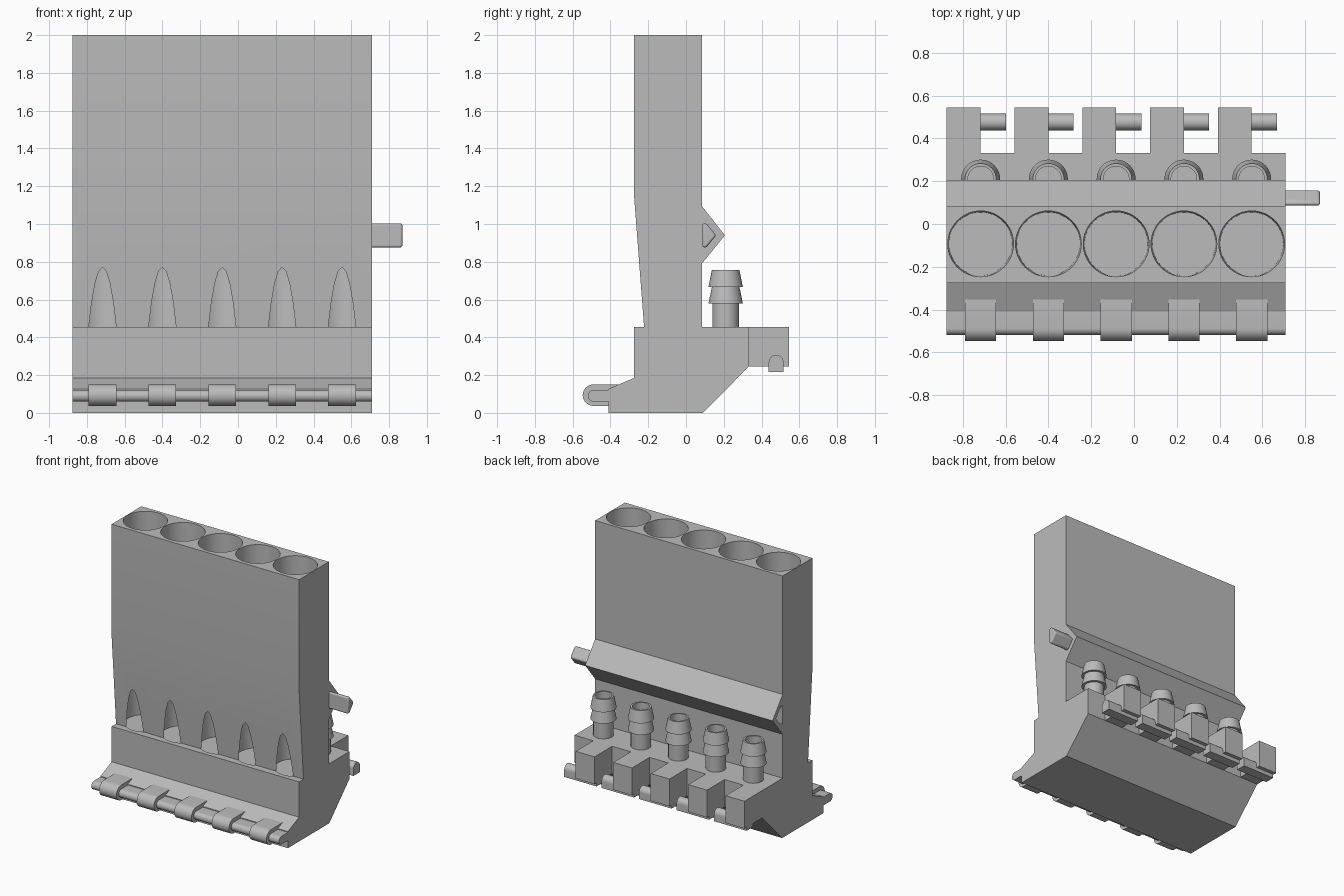
import bpy, bmesh, math
from mathutils import Vector

cube = bpy.data.objects.get("Cube")
if cube:
    bpy.data.objects.remove(cube, do_unlink=True)

grey = bpy.data.materials.new("plain_grey")
grey.use_nodes = True
grey.diffuse_color = (0.5, 0.5, 0.5, 1)
grey.node_tree.nodes["Principled BSDF"].inputs["Base Color"].default_value = (0.5, 0.5, 0.5, 1)

LEFT, RIGHT = -0.876, 0.709
PITCH = (RIGHT - LEFT) / 5
CELLS = [LEFT + PITCH * i for i in range(5)]
CENTRES = [x + PITCH / 2 for x in CELLS]


def prism(bm, profile, x0, x1):
    """Extrude a (y, z) outline along x."""
    face = bm.faces.new([bm.verts.new((x0, y, z)) for y, z in profile])
    out = bmesh.ops.extrude_face_region(bm, geom=[face])
    verts = [g for g in out["geom"] if isinstance(g, bmesh.types.BMVert)]
    bmesh.ops.translate(bm, verts=verts, vec=(x1 - x0, 0, 0))


def lathe(bm, profile, x, y, closed=False, steps=48):
    """Turn an (r, z) outline about a vertical axis; cap it, or close it to a ring."""
    rings = [[bm.verts.new((x + r * math.cos(a), y + r * math.sin(a), z))
              for a in (math.tau * k / steps for k in range(steps))]
             for r, z in profile]
    pairs = list(zip(rings, rings[1:]))
    if closed:
        pairs.append((rings[-1], rings[0]))
    else:
        bm.faces.new(rings[0])
        bm.faces.new(rings[-1])
    for a, b in pairs:
        for k in range(steps):
            n = (k + 1) % steps
            bm.faces.new((a[k], a[n], b[n], b[k]))


def arc(cy, cz, r, start, end, steps=16):
    angles = [math.radians(start + (end - start) * k / steps) for k in range(steps + 1)]
    return [(cy + r * math.cos(a), cz + r * math.sin(a)) for a in angles]


def make(name, bm):
    bmesh.ops.recalc_face_normals(bm, faces=bm.faces)
    mesh = bpy.data.meshes.new(name)
    bm.to_mesh(mesh)
    bm.free()
    mesh.materials.append(grey)
    obj = bpy.data.objects.new(name, mesh)
    bpy.context.collection.objects.link(obj)
    return obj


def smooth(obj):
    bpy.ops.object.select_all(action="DESELECT")
    obj.select_set(True)
    bpy.context.view_layer.objects.active = obj
    bpy.ops.object.shade_smooth_by_angle(angle=math.radians(30))


# Main block with the back ridge
bm = bmesh.new()
prism(bm, [(-0.275, 2), (-0.275, 1.15), (-0.222, 0.455), (-0.275, 0.455),
           (-0.275, 0.185), (-0.41, 0.127), (-0.41, 0), (0.09, 0),
           (0.333, 0.246), (0.333, 0.455), (0.084, 0.455), (0.084, 0.79),
           (0.206, 0.94), (0.084, 1.095), (0.084, 2)], LEFT, RIGHT)
body = make("body", bm)

# Cutters: tapered wells, nozzle bores and the side socket
WELL_Y, NOZZLE_Y, BORE = -0.093, 0.21, 0.06
KEY = [(0.087, 1.003), (0.108, 1.003), (0.16, 0.94), (0.108, 0.876), (0.087, 0.876)]
bm = bmesh.new()
for x in CENTRES:
    lathe(bm, [(0.148, 0.45), (0.153, 0.765), (0.154, 2.1)], x, WELL_Y)
    lathe(bm, [(BORE, 0.25), (BORE, 0.6)], x, NOZZLE_Y)
prism(bm, [(0.115 + (y - 0.115) * 1.12, 0.94 + (z - 0.94) * 1.12) for y, z in KEY],
      LEFT - 0.1, LEFT + 0.17)
cutter = make("cavity_cutter", bm)
cutter.hide_render = True

cut = body.modifiers.new("cavities", "BOOLEAN")
cut.operation = "DIFFERENCE"
cut.solver = "EXACT"
cut.object = cutter
bpy.ops.object.select_all(action="DESELECT")
body.select_set(True)
bpy.context.view_layer.objects.active = body
bpy.ops.object.modifier_apply(modifier=cut.name)
bpy.data.objects.remove(cutter, do_unlink=True)
smooth(body)

# Barbed hose nozzles
bm = bmesh.new()
for x in CENTRES:
    lathe(bm, [(BORE, 0.455), (0.071, 0.455), (0.071, 0.58), (0.091, 0.58),
               (0.073, 0.667), (0.091, 0.667), (0.073, 0.757), (BORE, 0.757)],
          x, NOZZLE_Y, closed=True)
smooth(make("hose_nozzles", bm))

# Rear tabs and the round-topped pegs that pass through them
bm = bmesh.new()
for x in CELLS:
    prism(bm, [(0.333, 0.246), (0.545, 0.246), (0.545, 0.455), (0.333, 0.455)],
          x, x + PITCH / 2)
make("rear_tabs", bm)
bm = bmesh.new()
for x in CELLS:
    prism(bm, [(0.438, 0.217), (0.516, 0.217)] + arc(0.477, 0.268, 0.039, 0, 180),
          x + 0.003, x + 0.277)
smooth(make("rear_pegs", bm))

# Front hinge rod and the clips wrapped around it
bm = bmesh.new()
prism(bm, [(-0.405, 0.121)] + arc(-0.488, 0.09, 0.031, 90, 270) + [(-0.405, 0.059)],
      LEFT, RIGHT)
smooth(make("hinge_rod", bm))
bm = bmesh.new()
for x in CENTRES:
    prism(bm, [(-0.34, 0.151)] + arc(-0.49, 0.094, 0.057, 90, 270) + [(-0.34, 0.037)],
          x - 0.073, x + 0.073)
smooth(make("hinge_clips", bm))

# Side key that fits a neighbouring socket
bm = bmesh.new()
prism(bm, KEY, RIGHT - 0.02, 0.87)
key = make("side_key", bm)
bevel = key.modifiers.new("soft_edges", "BEVEL")
bevel.width = 0.012
bevel.segments = 3
smooth(key)
